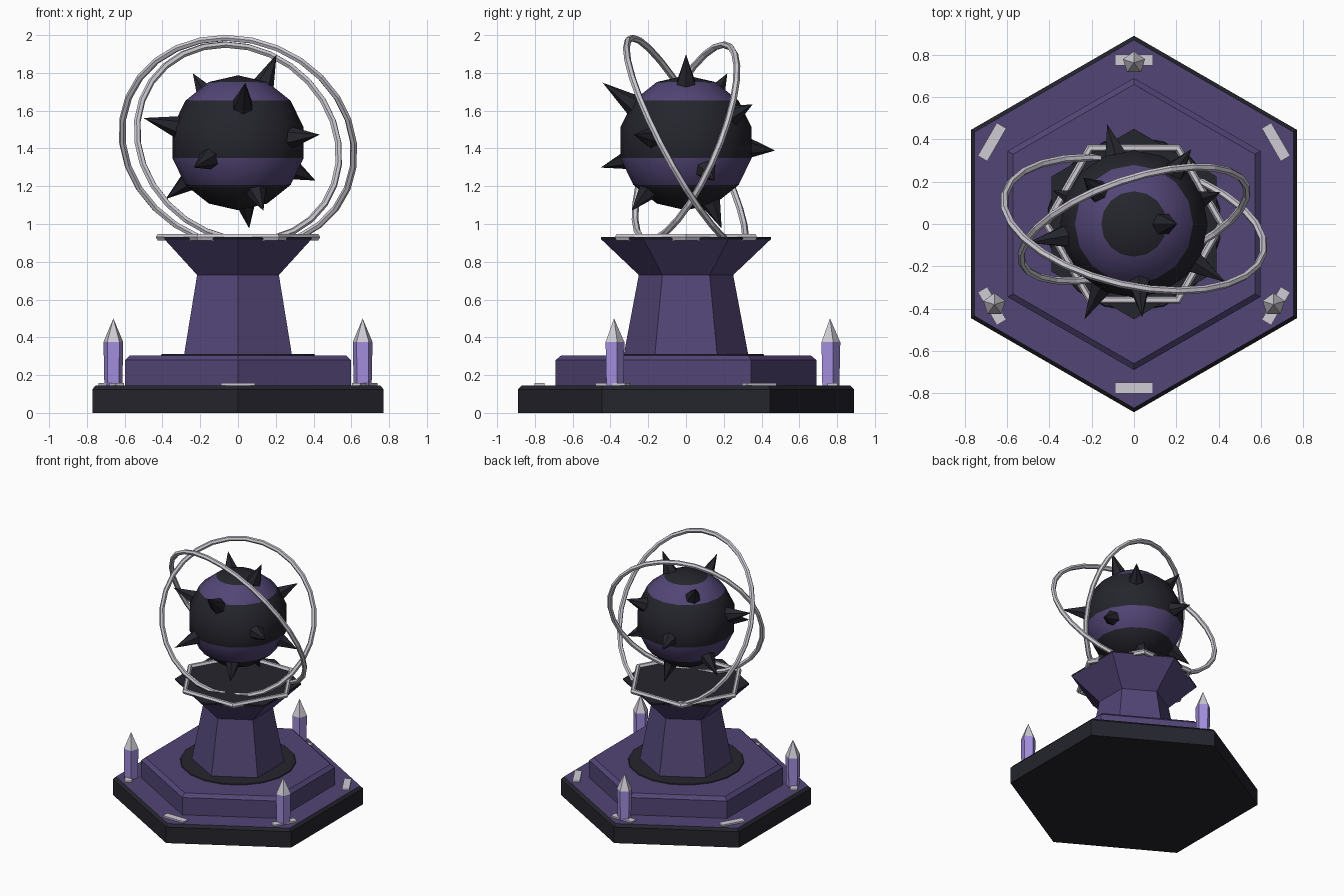
import bpy, bmesh, math
from mathutils import Vector

if "Cube" in bpy.data.objects:
    bpy.data.objects.remove(bpy.data.objects["Cube"])

def material(name, rgb):
    m = bpy.data.materials.new(name)
    m.diffuse_color = (*rgb, 1)
    m.use_nodes = True
    m.node_tree.nodes["Principled BSDF"].inputs["Base Color"].default_value = m.diffuse_color
    return m

DARK = material("charcoal", (0.018, 0.018, 0.026))
PURPLE = material("deep purple", (0.085, 0.06, 0.18))
LILAC = material("lilac crystal", (0.36, 0.27, 0.72))
SILVER = material("silver", (0.62, 0.6, 0.66))

def finish(bm, name, mats, smooth=False):
    bmesh.ops.recalc_face_normals(bm, faces=bm.faces)
    me = bpy.data.meshes.new(name)
    bm.to_mesh(me)
    bm.free()
    ob = bpy.data.objects.new(name, me)
    bpy.context.collection.objects.link(ob)
    for m in mats:
        me.materials.append(m)
    for p in me.polygons:
        p.use_smooth = smooth
    return ob

def stack(name, profile, mats, rule=None, sides=6, loc=(0, 0, 0)):
    """Loft a regular polygon through (radius, z) levels; radius 0 makes a tip."""
    bm = bmesh.new()
    rings = []
    for r, z in profile:
        n = sides if r > 0 else 1
        rings.append([bm.verts.new((r * math.cos(math.pi / 2 + math.tau * i / sides),
                                    r * math.sin(math.pi / 2 + math.tau * i / sides), z))
                      for i in range(n)])
    for a, b in zip(rings, rings[1:]):
        for i in range(sides):
            j = (i + 1) % sides
            quad = [a[i], a[j], b[j % len(b)], b[i % len(b)]]
            bm.faces.new(list(dict.fromkeys(quad)))
    for ring in (rings[0], rings[-1]):
        if len(ring) > 2:
            bm.faces.new(ring)
    bm.normal_update()
    bmesh.ops.recalc_face_normals(bm, faces=bm.faces)
    if rule:
        for f in bm.faces:
            f.material_index = rule(f)
    ob = finish(bm, name, mats)
    ob.location = loc
    return ob

def hoop(name, radius, minor, segments, minor_segments, centre, normal):
    bpy.ops.mesh.primitive_torus_add(major_radius=radius, minor_radius=minor,
                                     major_segments=segments, minor_segments=minor_segments,
                                     location=centre,
                                     rotation=Vector(normal).to_track_quat('Z', 'Y').to_euler())
    ob = bpy.context.object
    ob.name = name
    ob.data.materials.append(SILVER)
    return ob

# Stepped hexagonal base: charcoal plinth with a purple top, then a purple step
stack("plinth", [(0.89, 0), (0.89, 0.125), (0.87, 0.145)], [DARK, PURPLE],
      lambda f: int(f.normal.z > 0.9))
stack("step", [(0.69, 0.145), (0.69, 0.28), (0.66, 0.305)], [PURPLE])
stack("foot_shadow_plate", [(0.415, 0.303), (0.41, 0.311)], [DARK], sides=18)

# Tapered column flaring into a cup with a charcoal top
stack("column", [(0.33, 0.305), (0.25, 0.73), (0.45, 0.92), (0.45, 0.93)], [PURPLE, DARK],
      lambda f: int(f.normal.z > -0.2 and f.calc_center_median().z > 0.9))
hoop("cup_trim", 0.415, 0.02, 6, 6, (0, 0, 0.93), (0, 0, 1))

# Corner plates on the plinth, with a crystal on every second one
for i in range(6):
    a = math.pi / 2 + i * math.tau / 6
    bpy.ops.mesh.primitive_cube_add(size=1, rotation=(0, 0, a - math.pi / 2),
                                    location=(0.775 * math.cos(a), 0.775 * math.sin(a), 0.15))
    plate = bpy.context.object
    plate.name = "corner_plate"
    plate.scale = (0.18, 0.052, 0.014)
    plate.data.materials.append(SILVER)
    if i % 2 == 0:
        stack("crystal", [(0.05, 0.145), (0.055, 0.375), (0, 0.5)], [LILAC, SILVER],
              lambda f: int(f.calc_center_median().z > 0.376), sides=5,
              loc=(0.762 * math.cos(a), 0.762 * math.sin(a), 0))

# Banded orb
CENTRE = Vector((0, 0, 1.43))
bm = bmesh.new()
bmesh.ops.create_uvsphere(bm, u_segments=16, v_segments=7, radius=0.357)
for f in bm.faces:
    polar = math.acos(max(-1, min(1, f.calc_center_median().normalized().z)))
    f.material_index = (0, 1, 0, 0, 1, 0, 0)[min(6, int(polar / math.pi * 7))]
orb = finish(bm, "orb", [DARK, PURPLE], smooth=True)
orb.location = CENTRE

# Spikes spread evenly over the orb on a golden-angle spiral
TIPS = (.51, .49, .545, .49, .525, .515, .49, .525, .48, .51, .48, .495)
for i, tip in enumerate(TIPS):
    z = 1 - 2 * (i + 0.5) / len(TIPS)
    a = i * math.pi * (3 - math.sqrt(5))
    r = math.sqrt(1 - z * z)
    d = Vector((r * math.cos(a), r * math.sin(a), z))
    spike = stack("spike", [(0.062, 0.325), (0, tip)], [DARK], loc=CENTRE)
    spike.rotation_euler = d.to_track_quat('Z', 'Y').to_euler()

# Two tilted orbit rings around the orb
hoop("outer_ring", 0.627, 0.018, 28, 6, CENTRE, (0.195, 0.865, 0.465))
hoop("inner_ring", 0.561, 0.018, 28, 6, CENTRE, (-0.30, 0.876, -0.376))
